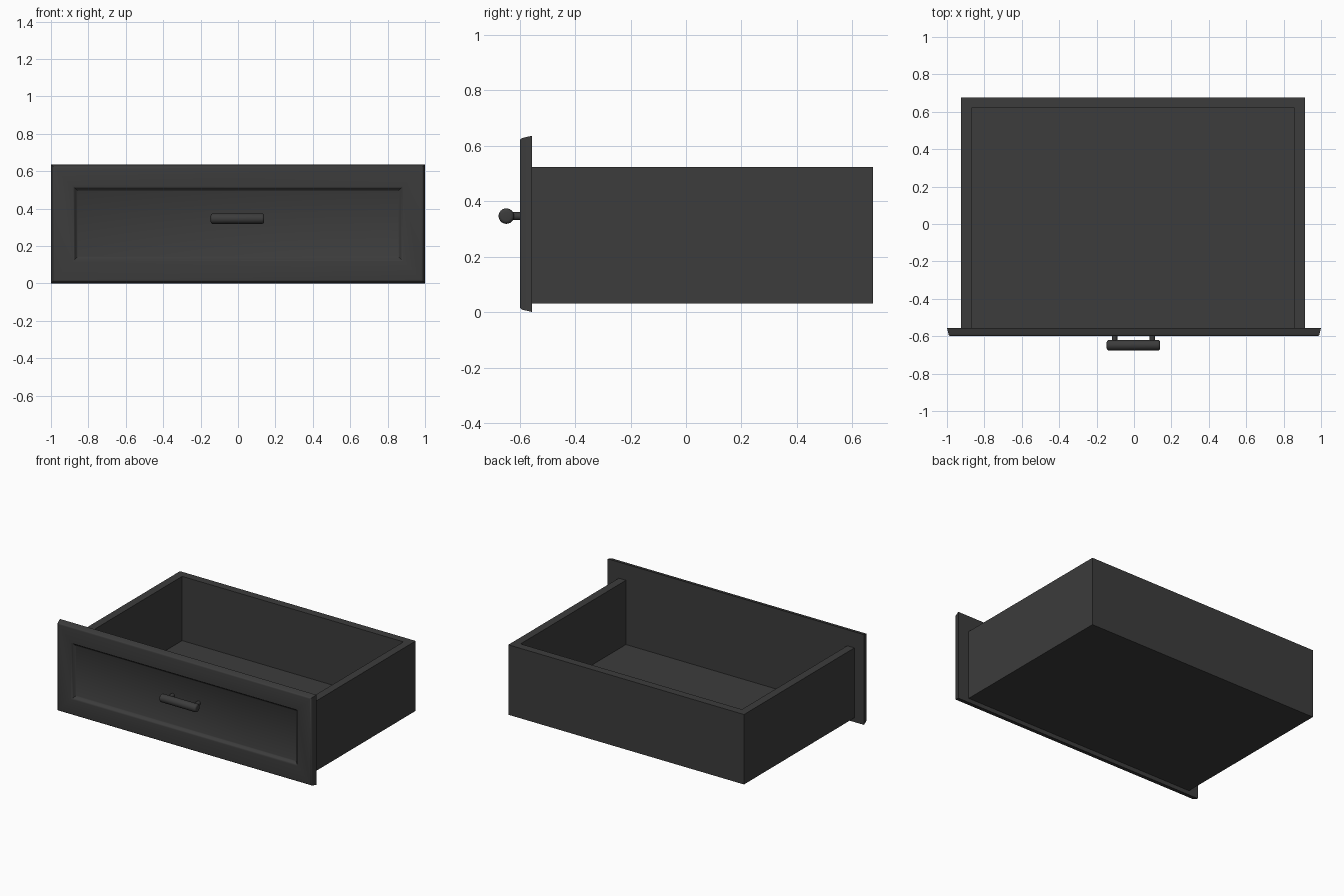
import bpy, bmesh, math

if "Cube" in bpy.data.objects:
    bpy.data.objects.remove(bpy.data.objects["Cube"])


def make_object(name, bm):
    bmesh.ops.recalc_face_normals(bm, faces=bm.faces)
    mesh = bpy.data.meshes.new(name)
    bm.to_mesh(mesh)
    bm.free()
    obj = bpy.data.objects.new(name, mesh)
    bpy.context.collection.objects.link(obj)
    mat = bpy.data.materials.get("charcoal") or bpy.data.materials.new("charcoal")
    mat.diffuse_color = (0.045, 0.045, 0.045, 1)
    mat.use_nodes = True
    mat.node_tree.nodes["Principled BSDF"].inputs["Base Color"].default_value = mat.diffuse_color
    mesh.materials.append(mat)
    return obj


def smooth(obj, angle=40):
    bpy.ops.object.select_all(action='DESELECT')
    obj.select_set(True)
    bpy.context.view_layer.objects.active = obj
    bpy.ops.object.shade_smooth_by_angle(angle=math.radians(angle))


def prism(name, outline, z0, z1):
    """Extrude an XY outline from z0 up to z1."""
    bm = bmesh.new()
    face = bm.faces.new([bm.verts.new((x, y, z0)) for x, y in outline])
    top = bmesh.ops.extrude_face_region(bm, geom=[face])["geom"]
    bmesh.ops.translate(bm, vec=(0, 0, z1 - z0),
                        verts=[v for v in top if isinstance(v, bmesh.types.BMVert)])
    return make_object(name, bm)


def lathe(name, profile, axis, location, sides=24):
    """Capped round part: (radius, offset) rings along the X or Y axis."""
    bm = bmesh.new()
    rings = []
    for r, d in profile:
        ring = []
        for i in range(sides):
            a = math.tau * i / sides
            u, w = r * math.cos(a), r * math.sin(a)
            co = (d, u, w) if axis == 'X' else (u, d, w)
            ring.append(bm.verts.new([c + o for c, o in zip(co, location)]))
        rings.append(ring)
    for a, b in zip(rings, rings[1:]):
        for i in range(sides):
            j = (i + 1) % sides
            bm.faces.new((a[i], a[j], b[j], b[i]))
    bm.faces.new(rings[0])
    bm.faces.new(rings[-1])
    obj = make_object(name, bm)
    smooth(obj)
    return obj


# Front panel: nested rectangles (inset, y) from the back edge to the recess
W, H = 1.0, 0.636
BACK, FRONT, RECESS = -0.555, -0.599, -0.578
steps = [(0, BACK), (0.008, -0.588), (0.010, -0.594), (0.014, -0.598), (0.019, FRONT),
         (0.118, FRONT), (0.123, -0.597), (0.128, -0.590),
         (0.138, -0.581), (0.143, RECESS)]
bm = bmesh.new()
rings = [[bm.verts.new(p) for p in ((-W + s, y, s), (W - s, y, s),
                                    (W - s, y, H - s), (-W + s, y, H - s))]
         for s, y in steps]
for a, b in zip(rings, rings[1:]):
    for i in range(4):
        j = (i + 1) % 4
        bm.faces.new((a[i], a[j], b[j], b[i]))
bm.faces.new(rings[0])
bm.faces.new(rings[-1])
smooth(make_object("front_panel", bm))

# Drawer box: U-shaped walls and a floor slab between them
L, R, Y1, T = -0.925, 0.913, 0.675, 0.056
prism("box_walls", [(L, BACK), (L, Y1), (R, Y1), (R, BACK), (R - T, BACK),
                    (R - T, Y1 - T), (L + T, Y1 - T), (L + T, BACK)], 0.03, 0.523)
prism("box_floor", [(L + T, BACK), (R - T, BACK),
                    (R - T, Y1 - T), (L + T, Y1 - T)], 0.03, 0.07)

# Handle: round bar with softened ends, on two posts
HX, HY, HZ, r, half = -0.003, -0.648, 0.346, 0.028, 0.143
end = [(r - 0.012 * (1 - math.sin(a)), half - 0.012 * (1 - math.cos(a)))
       for a in (math.radians(d) for d in (0, 22.5, 45, 67.5, 90))]
lathe("handle_bar", [(q, -d) for q, d in end] + [(q, d) for q, d in reversed(end)],
      'X', (HX, HY, HZ))
for side, label in ((-1, "left"), (1, "right")):
    lathe("handle_post_" + label, [(0.0145, HY), (0.0145, RECESS + 0.005)],
          'Y', (HX + side * 0.101, 0, HZ), 16)
